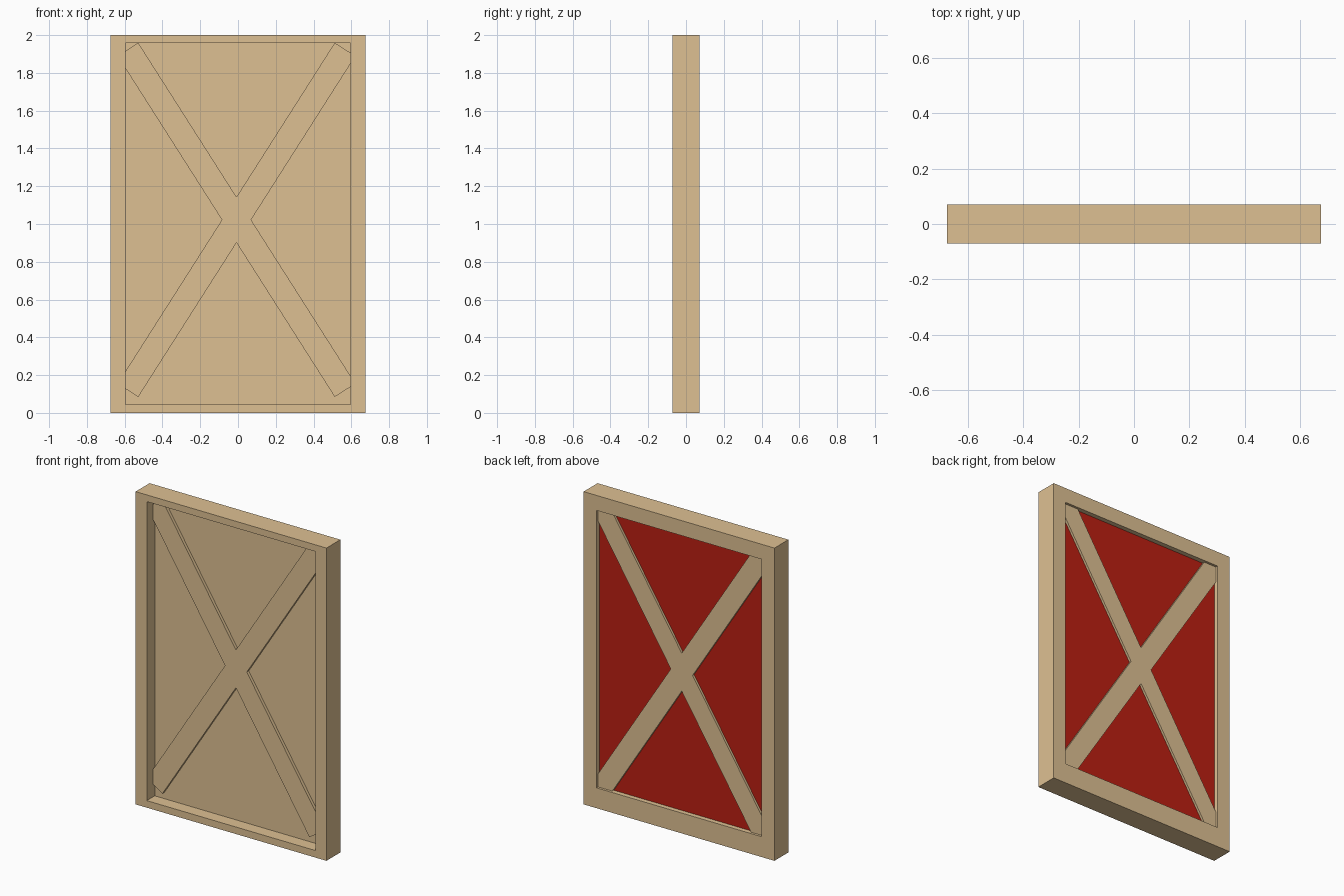
import bpy, bmesh
from math import radians
from mathutils import Matrix

if "Cube" in bpy.data.objects:
    bpy.data.objects.remove(bpy.data.objects["Cube"])


def material(name, color):
    m = bpy.data.materials.new(name)
    m.diffuse_color = color
    m.use_nodes = True
    m.node_tree.nodes["Principled BSDF"].inputs["Base Color"].default_value = m.diffuse_color
    return m


WOOD = material("wood", (0.73, 0.53, 0.29, 1))
RED = material("red_paint", (0.5, 0.014, 0.006, 1))


def finish(name, bm, mat):
    bmesh.ops.recalc_face_normals(bm, faces=bm.faces)
    me = bpy.data.meshes.new(name)
    bm.to_mesh(me)
    bm.free()
    me.materials.append(mat)
    ob = bpy.data.objects.new(name, me)
    bpy.context.collection.objects.link(ob)
    return ob


def box(name, size, center, mat, tilt=0):
    bm = bmesh.new()
    bmesh.ops.create_cube(bm, size=1, matrix=Matrix.Translation(center)
                          @ Matrix.Rotation(tilt, 4, 'Y') @ Matrix.Diagonal((*size, 1)))
    return finish(name, bm, mat)


# Frame sections: half width, bottom, top, depth position
D = 0.0705          # half depth of the frame
STEP = 0.025        # where the wide front opening meets the narrower back one
OUTER = (0.675, 0.0, 2.0)
FRONT = (0.596, 0.045, 1.957)
BACK = (0.583, 0.13, 1.904)

# Frame: closed loop of rectangles, stepped on the inside
bm = bmesh.new()
sections = [(OUTER, -D), (FRONT, -D), (FRONT, STEP),
            (BACK, STEP), (BACK, D), (OUTER, D)]
rings = [[bm.verts.new((x, y, z)) for x, z in ((-w, lo), (w, lo), (w, hi), (-w, hi))]
         for (w, lo, hi), y in sections]
for i, a in enumerate(rings):
    b = rings[(i + 1) % len(rings)]
    for j in range(4):
        k = (j + 1) % 4
        bm.faces.new((a[j], a[k], b[k], b[j]))
finish("frame", bm, WOOD)


# Panels: bare wood at the front, painted at the back
def panel(name, opening, y0, y1, mat):
    w, lo, hi = opening
    box(name, (2 * w, y1 - y0, hi - lo), (0, (y0 + y1) / 2, (lo + hi) / 2), mat)


panel("front_panel", FRONT, 0.01, STEP, WOOD)
panel("back_panel", BACK, STEP, 0.04, RED)

# Crossed braces running through the panels
for name, side in (("brace_rising", -1), ("brace_falling", 1)):
    box(name, (2.14, 0.065, 0.13), (-0.008, 0.0225, 1.022), WOOD, side * radians(57.5))
